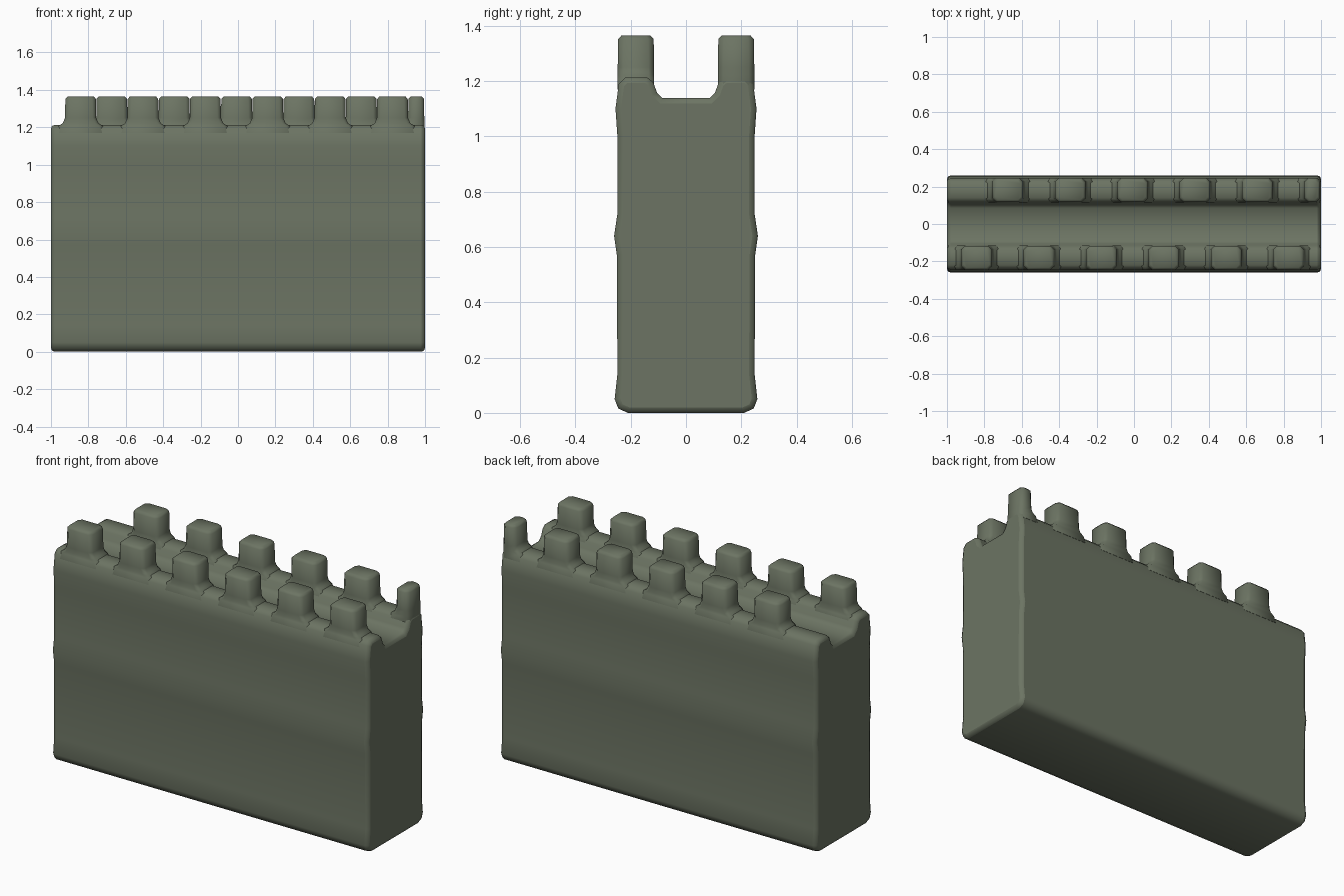
import bpy, bmesh

if "Cube" in bpy.data.objects:
    bpy.data.objects.remove(bpy.data.objects["Cube"])

stone = bpy.data.materials.new("grey_green_stone")
stone.diffuse_color = (0.15, 0.175, 0.125, 1)
stone.use_nodes = True
stone.node_tree.nodes["Principled BSDF"].inputs["Base Color"].default_value = stone.diffuse_color


def finish(name, bm):
    bmesh.ops.recalc_face_normals(bm, faces=bm.faces)
    mesh = bpy.data.meshes.new(name)
    bm.to_mesh(mesh)
    bm.free()
    mesh.materials.append(stone)
    obj = bpy.data.objects.new(name, mesh)
    bpy.context.collection.objects.link(obj)
    bpy.ops.object.select_all(action='DESELECT')
    obj.select_set(True)
    bpy.context.view_layer.objects.active = obj
    return obj


def smooth(obj):
    bpy.ops.object.shade_smooth_by_angle(angle=1.1)


def loft(bm, rings):
    """Skin a list of closed rings and cap both ends."""
    loops = [[bm.verts.new(p) for p in ring] for ring in rings]
    n = len(loops[0])
    for a, b in zip(loops, loops[1:]):
        for i in range(n):
            j = (i + 1) % n
            bm.faces.new((a[i], a[j], b[j], b[i]))
    bm.faces.new(loops[0])
    bm.faces.new(loops[-1])


# wall body: slightly bulging section with a walkway channel, run along x
half = [(0.085, 1.138), (0.105, 1.158), (0.118, 1.195), (0.14, 1.213),
        (0.22, 1.213), (0.243, 1.19), (0.255, 1.10), (0.248, 1.0),
        (0.248, 0.72), (0.26, 0.64), (0.25, 0.57), (0.248, 0.14),
        (0.258, 0.05), (0.245, 0.016), (0.21, 0.0)]
profile = half + [(-y, z) for y, z in reversed(half)]
bm = bmesh.new()
loft(bm, [[(x, y, z) for y, z in profile] for x in (-1, 1)])
wall = finish("wall_body", bm)
bevel = wall.modifiers.new("end_rounding", 'BEVEL')
bevel.width = 0.02
bevel.segments = 2
bevel.limit_method = 'ANGLE'
bevel.angle_limit = 1.2
smooth(wall)


# merlons: rounded blocks with feet flaring into the parapet
def add_merlon(bm, x0, x1, side):
    rings = []
    for z, flare, inset, c in ((1.17, 0.05, 0.0, 0.02), (1.207, 0.035, 0.0, 0.02),
                               (1.222, 0.012, 0.0, 0.02), (1.25, 0, 0.0, 0.02),
                               (1.352, 0, 0.002, 0.02), (1.365, 0, 0.014, 0.016)):
        a, b = max(x0 - flare, -0.99) + inset, min(x1 + flare, 0.998) - inset
        lo, hi = 0.115 + inset, 0.247 - inset
        ring = [(a + c, lo), (b - c, lo), (b, lo + c), (b, hi - c),
                (b - c, hi), (a + c, hi), (a, hi - c), (a, lo + c)]
        rings.append([(x, side * y, z) for x, y in ring])
    loft(bm, rings)


for name, side, start in (("front_merlons", -1, -0.925), ("back_merlons", 1, -0.758)):
    bm = bmesh.new()
    for i in range(6):
        x0 = start + i * 0.3335
        add_merlon(bm, x0, min(x0 + 0.167, 0.996), side)
    smooth(finish(name, bm))
